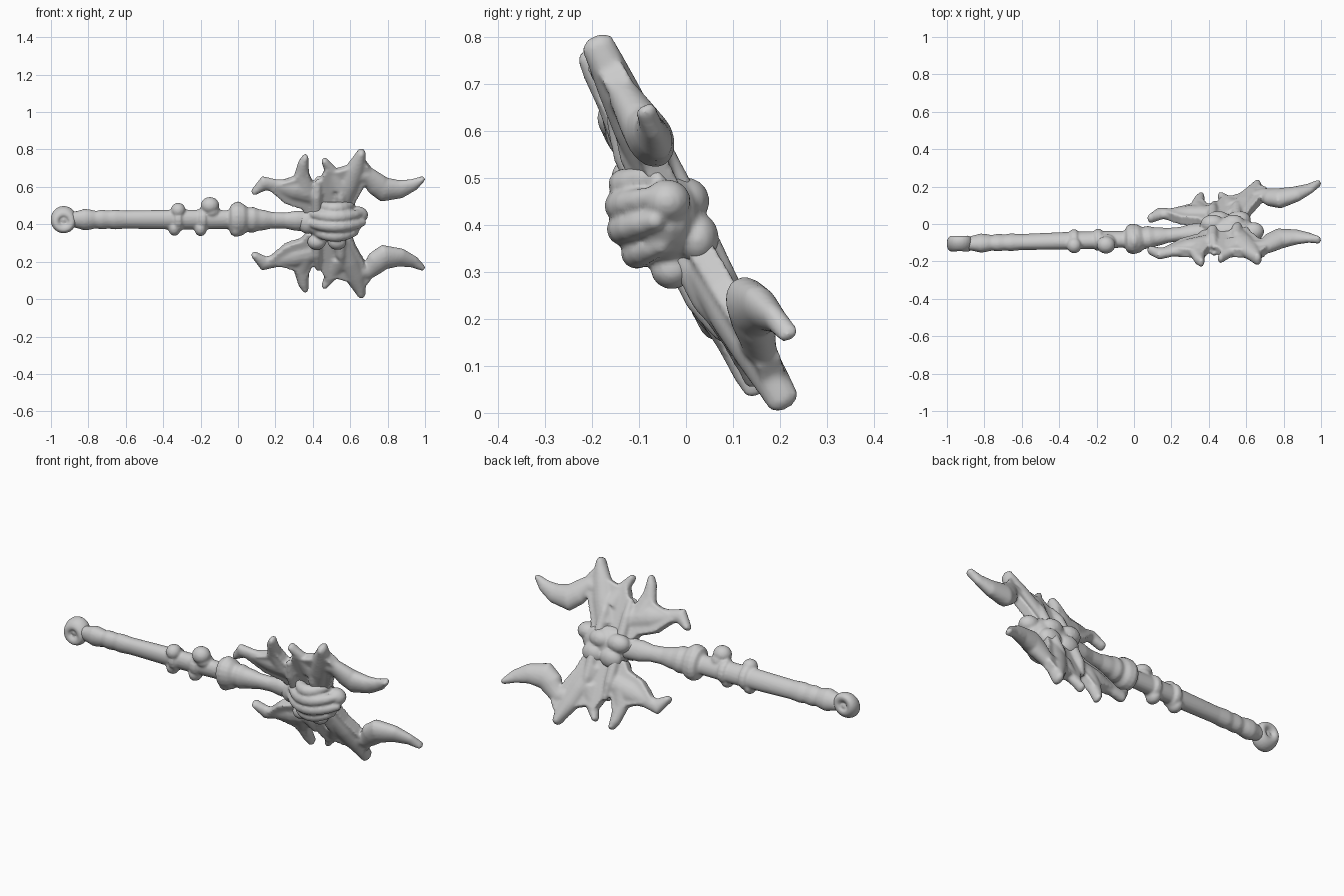
import bpy, bmesh, math
from mathutils import Vector, Matrix

cube = bpy.data.objects.get("Cube")
if cube:
    bpy.data.objects.remove(cube, do_unlink=True)

stone = bpy.data.materials.new("pale grey stone")
stone.use_nodes = True
GREY = (0.6, 0.6, 0.6, 1)
stone.diffuse_color = GREY
stone.node_tree.nodes["Principled BSDF"].inputs["Base Color"].default_value = GREY

NORMAL = Vector((0, 0.89, 0.45))   # direction the flat of the blades faces
MID = 0.405                        # height of the mirror line between blades


def tube(bm, path, flat=1.0, thick=0.0, sides=16):
    """Tapered tube with a domed tip through (point, radius) pairs, scaled by
    flat along NORMAL and kept at least thick there until the tip."""
    end, size = path[-1]
    heading = (end - path[-2][0]).normalized()
    path = path + [(end + heading * size * 0.6, size * 0.5)]
    rings = []
    for i, (point, radius) in enumerate(path):
        before = path[max(i - 1, 0)][0]
        after = path[min(i + 1, len(path) - 1)][0]
        along = (after - before).normalized()
        across = along.cross(NORMAL).normalized()
        up = across.cross(along)
        depth = max(radius * flat, min(thick, radius * 1.6))
        ring = []
        for k in range(sides):
            a = math.tau * k / sides
            offset = across * math.cos(a) * radius + up * math.sin(a) * depth
            ring.append(bm.verts.new(point + offset))
        rings.append(ring)
    for low, high in zip(rings, rings[1:]):
        for k in range(sides):
            n = (k + 1) % sides
            bm.faces.new((low[k], low[n], high[n], high[k]))
    bm.faces.new(rings[0])
    bm.faces.new(rings[-1])


def ball(bm, centre, size):
    matrix = Matrix.Translation(centre) @ Matrix.Diagonal((*size, 1))
    bmesh.ops.create_uvsphere(bm, u_segments=18, v_segments=12, radius=1, matrix=matrix)


def finish(bm, name, voxel=0.008, rounds=4):
    """Fuse the shells of one part into a single sculpted skin."""
    bmesh.ops.recalc_face_normals(bm, faces=bm.faces)
    mesh = bpy.data.meshes.new(name)
    bm.to_mesh(mesh)
    bm.free()
    mesh.materials.append(stone)
    obj = bpy.data.objects.new(name, mesh)
    bpy.context.collection.objects.link(obj)
    fuse = obj.modifiers.new("fuse", 'REMESH')
    fuse.mode = 'VOXEL'
    fuse.voxel_size = voxel
    fuse.use_smooth_shade = True
    soften = obj.modifiers.new("soften", 'SMOOTH')
    soften.factor = 0.5
    soften.iterations = rounds


# Blades: a flat web with tapered spikes, built on a tilted plane
WEB = [(.37, .45), (.34, .49), (.25, .52), (.17, .59), (.21, .62), (.30, .65), (.34, .7),
       (.37, .69), (.40, .62), (.44, .64), (.47, .7), (.52, .69), (.59, .71), (.66, .76),
       (.71, .70), (.67, .60), (.63, .53), (.6, .45)]
# Each spike: flatness, least half thickness, and x, z, radius along it
SPIKES = {
    "crown": (.8, .038, [(.54, .5, .058), (.59, .61, .06), (.625, .69, .054),
                         (.65, .75, .036), (.661, .787, .022)]),
    "horn": (.72, .022, [(.6, .66, .045), (.69, .662, .05), (.74, .615, .064), (.78, .585, .07),
                         (.87, .588, .052), (.94, .612, .034), (.99, .644, .014)]),
    "barb": (.7, .026, [(.44, .55, .06), (.3, .585, .062), (.2, .605, .038),
                        (.14, .62, .042), (.085, .572, .018)]),
    "prong": (.75, .03, [(.36, .57, .06), (.34, .66, .042), (.35, .73, .028), (.361, .763, .016)]),
    "tooth": (.75, .026, [(.54, .6, .06), (.5, .68, .036), (.461, .742, .017)]),
}


def on_blade(x, z, side, lift=0.0):
    rise = z - MID
    y = -0.5 * rise * side + 0.1 * (x - 0.65)
    if side < 0:
        y += 0.15 * max(0, x - 0.55)
    return Vector((x, y, MID + side * rise)) + NORMAL * lift


for side, name in ((1, "upper_blade"), (-1, "lower_blade")):
    bm = bmesh.new()
    front, back = ([bm.verts.new(on_blade(x, z, side, lift)) for x, z in WEB]
                   for lift in (-0.028, 0.028))
    bm.faces.new(front)
    bm.faces.new(back[::-1])
    for k in range(len(WEB)):
        bm.faces.new((front[k - 1], front[k], back[k], back[k - 1]))
    bmesh.ops.triangulate(bm, faces=[f for f in bm.faces if len(f.verts) > 4])
    for flat, thick, points in SPIKES.values():
        tube(bm, [(on_blade(x, z, side), r) for x, z, r in points], flat, thick)
    # Raised ribs on both flats
    for x in (0.42, 0.55):
        for lift in (-0.032, 0.03):
            tube(bm, [(on_blade(x, 0.45, side, lift), 0.028),
                      (on_blade(x, 0.56, side, lift), 0.026),
                      (on_blade(x + 0.01, 0.64, side, lift * 0.6), 0.015)])
    finish(bm, name)


# Handle: swept grip with swollen joints
def axis(x):
    return Vector((x, -0.08 + 0.027 * x + 0.08 * max(x, 0), 0.425 - 0.02 * max(x, 0)))


GRIP = [(-.89, .042), (-.86, .048), (-.82, .06), (-.79, .056), (-.76, .048), (-.73, .055),
        (-.69, .05), (-.66, .055), (-.6, .05), (-.45, .053), (-.35, .055), (-.2, .055),
        (-.05, .052), (-.035, .085), (-.01, .096), (.025, .088), (.05, .068), (.08, .072),
        (.11, .06), (.14, .056), (.18, .046), (.25, .044), (.31, .056), (.45, .055)]
bm = bmesh.new()
tube(bm, [(axis(x), r) for x, r in GRIP], 0.82, sides=20)
# Knots wrapped round the grip
ball(bm, (-.15, -.112, .5), (.05, .047, .046))
ball(bm, (-.14, -.1, .47), (.045, .045, .04))
ball(bm, (-.32, -.115, .475), (.04, .042, .04))
for x, z in ((-.34, .38), (-.2, .378), (-.01, .375), (.0, .48)):
    ball(bm, (x, -.09, z), (.034, .045, .042))
for x, reach in ((-0.32, 0.066), (-0.19, 0.064)):
    tube(bm, [(axis(x - 0.03), 0.045), (axis(x - 0.012), reach),
              (axis(x + 0.012), reach), (axis(x + 0.03), 0.045)], 0.9)
finish(bm, "handle", 0.007, 3)

# Pommel: thick ring with a sunken core
bm = bmesh.new()
hub = axis(-0.932)
loop = []
for k in range(25):
    a = math.tau * k / 24
    loop.append((hub + Vector((math.cos(a), 0, math.sin(a))) * 0.041, 0.029))
tube(bm, loop, 1.5)
ball(bm, hub, (.03, .034, .03))
finish(bm, "pommel", 0.006, 2)

# Head: knotted core gripped by curled bands
bm = bmesh.new()
ball(bm, (.51, -.045, .415), (.16, .085, .1))
ball(bm, (.64, -.04, .45), (.056, .05, .046))
ball(bm, (.37, -.05, .415), (.055, .05, .065))
for x in (0.42, 0.53):
    ball(bm, (x, .0, .45), (.065, .05, .05))
    ball(bm, (x + .03, .025, .37), (.065, .045, .055))
    ball(bm, (x, -.03, .305), (.05, .045, .042))
for height, depth, reach in ((.495, -.132, .09), (.45, -.14, .14), (.4, -.135, .15), (.35, -.105, .11)):
    band = []
    for k in range(9):
        t = k / 4 - 1
        curl = 1 - t * t
        point = Vector((0.52 + reach * t, depth * (0.45 + 0.55 * curl), height - 0.02 * curl + 0.01))
        band.append((point, 0.02 + 0.014 * curl))
    tube(bm, band)
finish(bm, "head_core", 0.007, 3)
